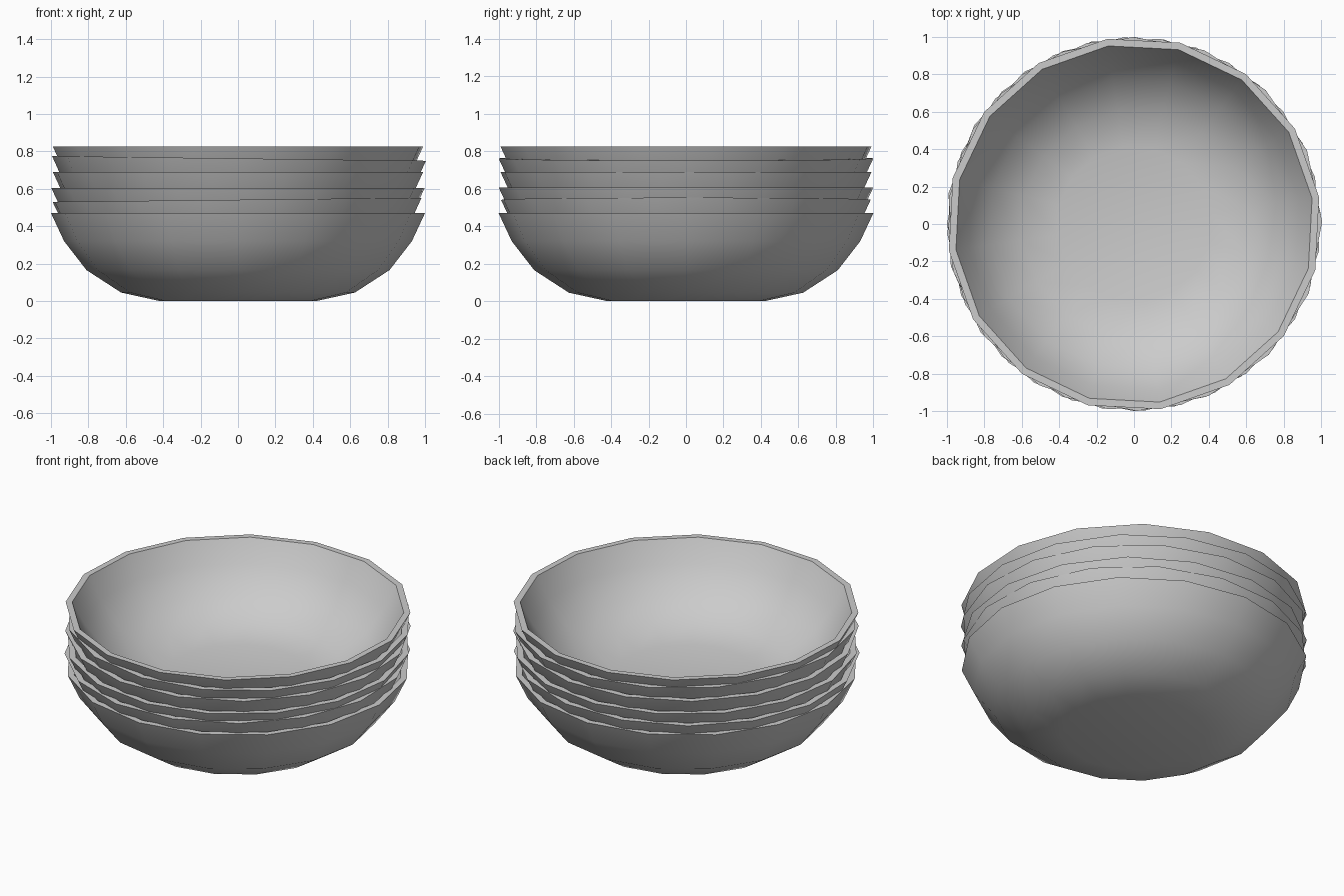
import bpy, bmesh, math
from mathutils import Matrix

cube = bpy.data.objects.get("Cube")
if cube:
    bpy.data.objects.remove(cube, do_unlink=True)

SIDES = 16
# Outer wall from base to rim, then inner wall from rim to floor (radius, height)
PROFILE = [(0.42, 0.0), (0.625, 0.045), (0.81, 0.165), (0.93, 0.32), (1.0, 0.47),
           (0.962, 0.47), (0.892, 0.335), (0.78, 0.195), (0.605, 0.083), (0.415, 0.04)]

grey = bpy.data.materials.new("light grey ceramic")
grey.use_nodes = True
colour = (0.6, 0.6, 0.6, 1)
grey.diffuse_color = colour
grey.node_tree.nodes["Principled BSDF"].inputs["Base Color"].default_value = colour


def make_bowl(name, height, turn, lean):
    """One lathed bowl, turned about its axis and leaning slightly sideways."""
    bm = bmesh.new()
    rings = []
    for r, z in PROFILE:
        angles = [math.tau * i / SIDES + math.radians(turn) for i in range(SIDES)]
        rings.append([bm.verts.new((r * math.cos(a), r * math.sin(a), z)) for a in angles])
    for low, high in zip(rings, rings[1:]):
        for i in range(SIDES):
            j = (i + 1) % SIDES
            bm.faces.new((low[i], low[j], high[j], high[i]))
    # Flat base and inside floor
    bm.faces.new(rings[0][::-1])
    bm.faces.new(rings[-1])
    bmesh.ops.recalc_face_normals(bm, faces=bm.faces)
    bm.transform(Matrix.Translation((0, 0, height)) @ Matrix.Rotation(lean, 4, 'Y'))
    mesh = bpy.data.meshes.new(name)
    bm.to_mesh(mesh)
    bm.free()
    mesh.materials.append(grey)
    bowl = bpy.data.objects.new(name, mesh)
    bpy.context.collection.objects.link(bowl)
    bpy.ops.object.select_all(action='DESELECT')
    bowl.select_set(True)
    bpy.context.view_layer.objects.active = bowl
    bpy.ops.object.shade_smooth_by_angle(angle=math.radians(35))


# Stack from the bottom up: lift, turn in degrees, lean in radians
STACK = [(0, 0, 0), (0.071, 13, -0.011), (0.135, 3, 0),
         (0.22, 14.5, 0), (0.292, 0.7, 0.0125), (0.355, 8.2, 0)]
for n, (lift, turn, lean) in enumerate(STACK, 1):
    make_bowl(f"bowl_{n}", lift, turn, lean)
